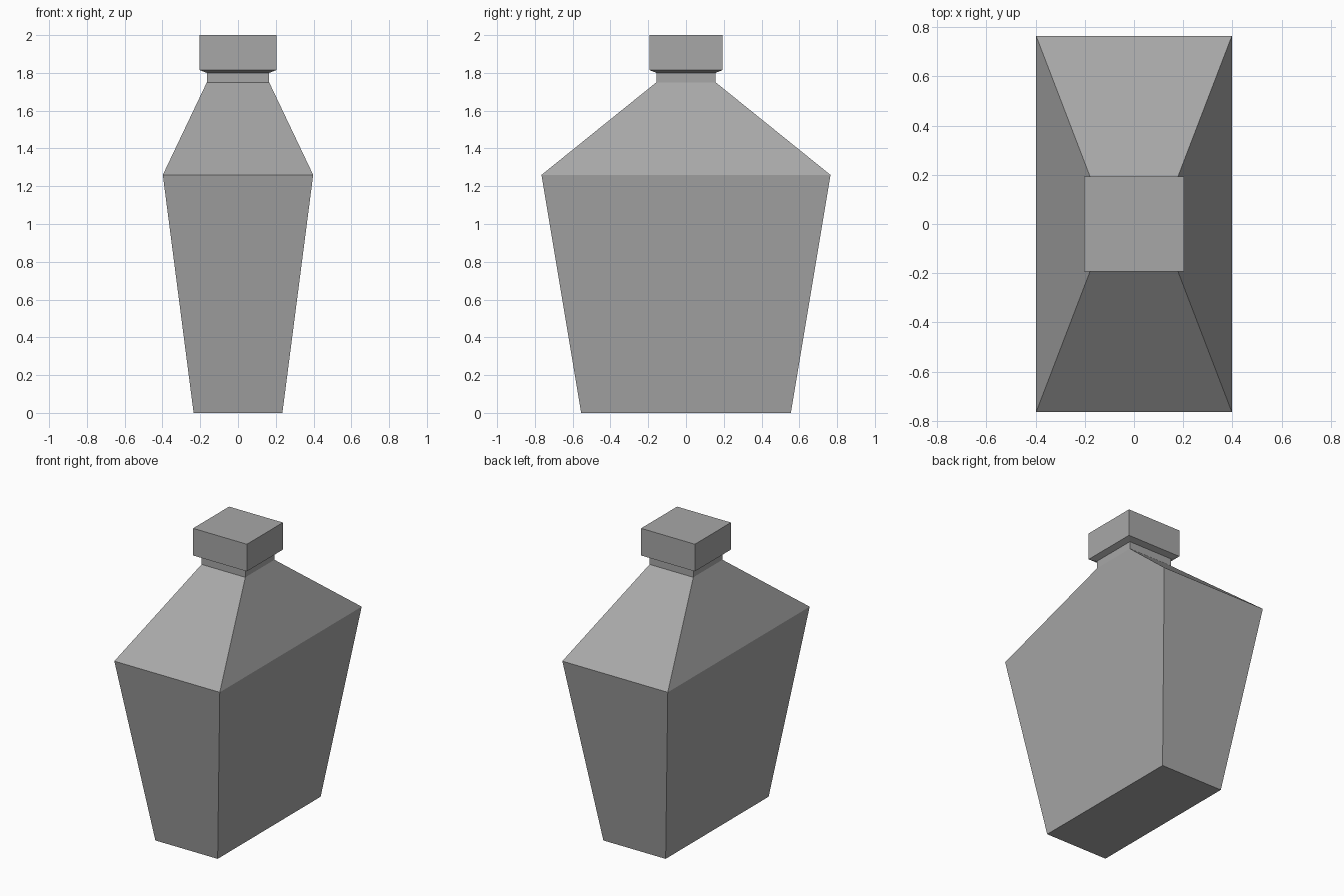
import bpy
import bmesh

cube = bpy.data.objects.get("Cube")
if cube:
    bpy.data.objects.remove(cube, do_unlink=True)

grey = bpy.data.materials.new("plain_grey")
grey.use_nodes = True
colour = (0.39, 0.39, 0.39, 1)
grey.diffuse_color = colour
grey.node_tree.nodes["Principled BSDF"].inputs["Base Color"].default_value = colour


def loft(name, levels):
    """Closed solid through stacked rectangles of (half width, half depth, height)."""
    bm = bmesh.new()
    rings = [[bm.verts.new((sx * w, sy * d, z))
              for sx, sy in ((-1, -1), (1, -1), (1, 1), (-1, 1))]
             for w, d, z in levels]
    for low, high in zip(rings, rings[1:]):
        for i in range(4):
            j = (i + 1) % 4
            bm.faces.new((low[i], low[j], high[j], high[i]))
    bm.faces.new(rings[0][::-1])
    bm.faces.new(rings[-1])
    bmesh.ops.recalc_face_normals(bm, faces=bm.faces[:])
    mesh = bpy.data.meshes.new(name)
    bm.to_mesh(mesh)
    bm.free()
    mesh.materials.append(grey)
    obj = bpy.data.objects.new(name, mesh)
    bpy.context.collection.objects.link(obj)
    return obj


# Tapered bottle body, sloping shoulders and short neck
loft("bottle_body", [
    (0.235, 0.555, 0),
    (0.398, 0.765, 1.26),
    (0.165, 0.157, 1.75),
    (0.165, 0.157, 1.805),
])

# Square cap with a slightly sloped underside
loft("bottle_cap", [
    (0.165, 0.157, 1.8),
    (0.203, 0.194, 1.815),
    (0.203, 0.194, 2),
])
